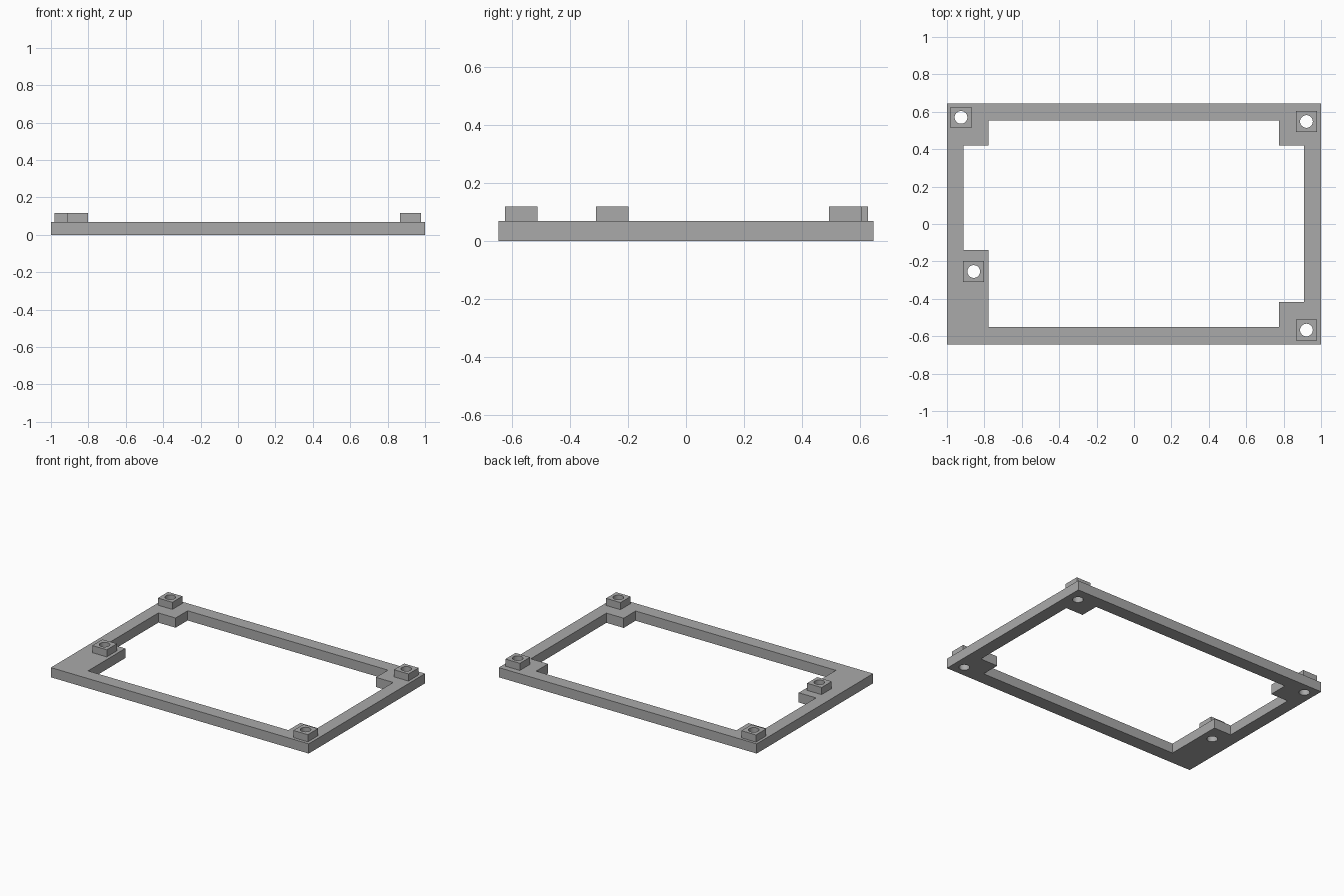
import bpy
import bmesh
from math import cos, sin, tau

if "Cube" in bpy.data.objects:
    bpy.data.objects.remove(bpy.data.objects["Cube"], do_unlink=True)

grey = bpy.data.materials.new("plain grey")
grey.use_nodes = True
COLOUR = (0.40, 0.40, 0.40, 1)
grey.diffuse_color = COLOUR
grey.node_tree.nodes["Principled BSDF"].inputs["Base Color"].default_value = COLOUR

BASE_TOP, POST_TOP = 0.068, 0.118
HALF_POST, HOLE_R = 0.056, 0.034


def rectangle(cx, cy, hx, hy):
    return [(cx - hx, cy - hy), (cx + hx, cy - hy), (cx + hx, cy + hy), (cx - hx, cy + hy)]


def circle(cx, cy, r, n=32):
    return [(cx + r * cos(tau * i / n), cy + r * sin(tau * i / n)) for i in range(n)]


def plate(name, outlines, z0, z1):
    """Extrude a flat shape; outlines inside the first one become openings."""
    curve = bpy.data.curves.new(name, 'CURVE')
    curve.dimensions = '2D'
    curve.fill_mode = 'BOTH'
    curve.extrude = (z1 - z0) / 2
    for outline in outlines:
        spline = curve.splines.new('POLY')
        spline.points.add(len(outline) - 1)
        for point, (x, y) in zip(spline.points, outline):
            point.co = (x, y, 0, 1)
        spline.use_cyclic_u = True
    source = bpy.data.objects.new(name, curve)
    bpy.context.collection.objects.link(source)
    bpy.context.view_layer.update()
    mesh = bpy.data.meshes.new_from_object(source.evaluated_get(bpy.context.evaluated_depsgraph_get()))
    bpy.data.objects.remove(source, do_unlink=True)
    bpy.data.curves.remove(curve)

    # Weld caps to walls and rest the part at its height
    bm = bmesh.new()
    bm.from_mesh(mesh)
    bmesh.ops.remove_doubles(bm, verts=bm.verts, dist=0.0001)
    bmesh.ops.translate(bm, verts=bm.verts, vec=(0, 0, (z0 + z1) / 2))
    bmesh.ops.recalc_face_normals(bm, faces=bm.faces)
    for face in bm.faces:
        face.smooth = False
    bm.to_mesh(mesh)
    bm.free()
    mesh.materials.clear()
    mesh.materials.append(grey)
    mesh.name = name
    obj = bpy.data.objects.new(name, mesh)
    bpy.context.collection.objects.link(obj)
    return obj


posts = {
    "back_right_post": (-0.925, 0.57),
    "back_left_post": (0.922, 0.548),
    "front_right_post": (-0.857, -0.254),
    "front_left_post": (0.922, -0.567),
}

# Frame with a stepped opening that leaves pads under the posts
opening = [
    (-0.778, -0.55), (0.776, -0.55), (0.776, -0.418), (0.91, -0.418),
    (0.91, 0.42), (0.776, 0.42), (0.776, 0.553), (-0.778, 0.553),
    (-0.778, 0.42), (-0.912, 0.42), (-0.912, -0.138), (-0.778, -0.138),
]
holes = [circle(x, y, HOLE_R) for x, y in posts.values()]
plate("frame", [rectangle(0, 0, 1, 0.645), opening] + holes, 0, BASE_TOP)

# Square posts with round through holes
for name, (x, y) in posts.items():
    plate(name, [rectangle(x, y, HALF_POST, HALF_POST), circle(x, y, HOLE_R)], BASE_TOP, POST_TOP)
